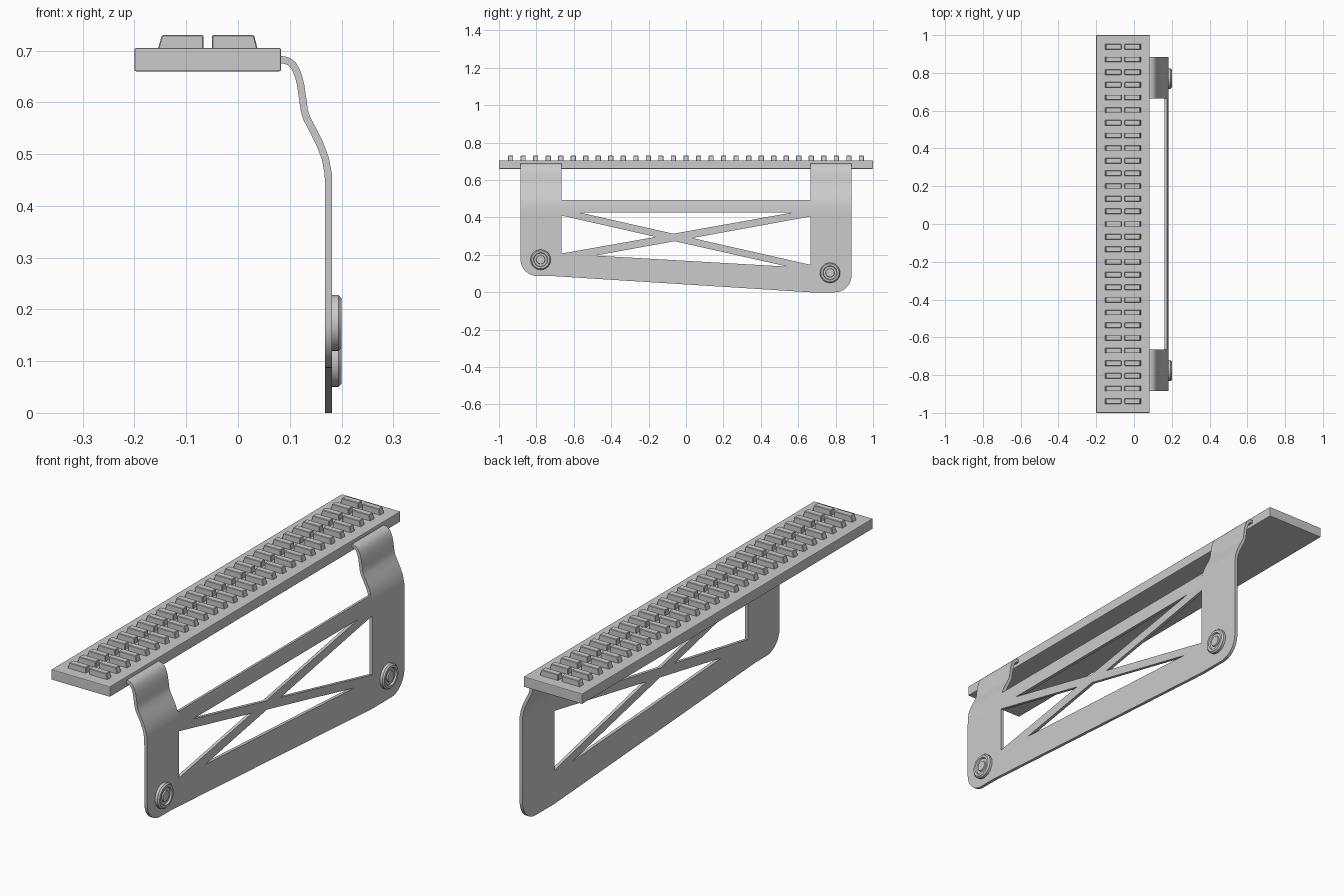
import bpy, bmesh, math
from mathutils import Vector

if "Cube" in bpy.data.objects:
    bpy.data.objects.remove(bpy.data.objects["Cube"])


def new_object(name, bm, smooth=False):
    bmesh.ops.recalc_face_normals(bm, faces=bm.faces)
    me = bpy.data.meshes.new(name)
    bm.to_mesh(me)
    bm.free()
    ob = bpy.data.objects.new(name, me)
    bpy.context.collection.objects.link(ob)
    if smooth:
        smooth_object(ob)
    return ob


def smooth_object(ob):
    bpy.ops.object.select_all(action='DESELECT')
    ob.select_set(True)
    bpy.context.view_layer.objects.active = ob
    bpy.ops.object.shade_smooth_by_angle(angle=math.radians(30))


def add_prism(bm, profile, y0, y1):
    """Extrude an x-z profile from y0 to y1."""
    a = [bm.verts.new((x, y0, z)) for x, z in profile]
    b = [bm.verts.new((x, y1, z)) for x, z in profile]
    n = len(a)
    bm.faces.new(a)
    bm.faces.new(b[::-1])
    for i in range(n):
        bm.faces.new((a[i], b[i], b[(i + 1) % n], a[(i + 1) % n]))


def add_bevel(ob, width, segments=1):
    m = ob.modifiers.new("bevel", 'BEVEL')
    m.width, m.segments = width, segments


# Step board
bm = bmesh.new()
add_prism(bm, [(-0.2, 0.66), (0.083, 0.66), (0.083, 0.705), (-0.2, 0.705)], -1, 1)
add_bevel(new_object("step_board", bm), 0.003, 2)

# Two columns of grip blocks with sloping outer ends
bm = bmesh.new()
left = [(-0.155, 0.703), (-0.067, 0.703), (-0.067, 0.73), (-0.147, 0.73)]
right = [(-0.05, 0.703), (0.038, 0.703), (0.031, 0.73), (-0.05, 0.73)]
for i in range(29):
    y = (i - 14) * 0.067
    for profile in (left, right):
        add_prism(bm, profile, y - 0.014, y + 0.014)
add_bevel(new_object("grip_blocks", bm), 0.002)

# Bent straps and top rail share one sheet path (centre line in x-z)
HALF = 0.007
path = [Vector(p) for p in [
    (0.175, 0.428), (0.1745, 0.461), (0.169, 0.491), (0.158, 0.52), (0.145, 0.546),
    (0.133, 0.569), (0.128, 0.585), (0.126, 0.6), (0.121, 0.634), (0.117, 0.65),
    (0.112, 0.663), (0.106, 0.673), (0.098, 0.679), (0.089, 0.682), (0.075, 0.683)]]


def sheet_profile(pts):
    outer, inner = [], []
    for i, p in enumerate(pts):
        t = (pts[min(i + 1, len(pts) - 1)] - pts[max(i - 1, 0)]).normalized()
        if i == 0:
            t = Vector((0, 1))
        n = Vector((t.y, -t.x)) * HALF
        outer.append(p + n)
        inner.append(p - n)
    return outer + inner[::-1]


for side, name in ((-1, "front_strap"), (1, "rear_strap")):
    bm = bmesh.new()
    add_prism(bm, sheet_profile(path), side * 0.665, side * 0.885)
    new_object(name, bm, True)
bm = bmesh.new()
add_prism(bm, sheet_profile(path[:3]), -0.665, 0.665)
new_object("top_rail", bm, True)


# Flat side plate with four triangular openings leaving crossed braces
def arc(cy, cz, r, a0, a1, n=10):
    return [(cy + r * math.cos(math.radians(a0 + (a1 - a0) * i / n)),
             cz + r * math.sin(math.radians(a0 + (a1 - a0) * i / n))) for i in range(n + 1)]


outline = ([(-0.885, 0.428)] + arc(-0.795, 0.177, 0.09, 180, 270) + [(-0.72, 0.087), (0.665, 0.0)]
           + arc(0.795, 0.09, 0.09, 270, 360) + [(0.885, 0.428)])
holes = [
    [(-0.567, 0.426), (0.567, 0.426), (-0.068, 0.313)],
    [(-0.665, 0.41), (-0.665, 0.207), (-0.162, 0.296)],
    [(-0.487, 0.196), (-0.061, 0.273), (0.545, 0.137)],
    [(0.665, 0.405), (0.665, 0.147), (0.033, 0.290)],
]
curve = bpy.data.curves.new("side_plate", 'CURVE')
curve.dimensions = '2D'
curve.fill_mode = 'BOTH'
curve.extrude = HALF
for loop in [outline] + holes:
    s = curve.splines.new('POLY')
    s.points.add(len(loop) - 1)
    for pt, (y, z) in zip(s.points, loop):
        pt.co = (y, z, 0, 1)
    s.use_cyclic_u = True
plate = bpy.data.objects.new("side_plate", curve)
plate.rotation_euler = (math.pi / 2, 0, math.pi / 2)
plate.location.x = 0.175
bpy.context.collection.objects.link(plate)
bpy.ops.object.select_all(action='DESELECT')
plate.select_set(True)
bpy.context.view_layer.objects.active = plate
bpy.ops.object.convert(target='MESH')
smooth_object(bpy.context.view_layer.objects.active)


# Turned bolt heads on the outer face
def bolt(name, y, z):
    bm = bmesh.new()
    profile = [(0.054, -0.002), (0.054, 0.012), (0.048, 0.018), (0.038, 0.018),
               (0.035, 0.011), (0.024, 0.011), (0.022, 0.016), (0.0, 0.016)]
    verts = [bm.verts.new((0.182 + h, r, 0)) for r, h in profile]
    edges = [bm.edges.new(e) for e in zip(verts, verts[1:])]
    bmesh.ops.spin(bm, geom=verts + edges, cent=(0, 0, 0), axis=(1, 0, 0),
                   angle=math.tau, steps=32)
    bmesh.ops.remove_doubles(bm, verts=bm.verts, dist=0.0001)
    new_object(name, bm, True).location = (0, y, z)


bolt("front_bolt", -0.777, 0.174)
bolt("rear_bolt", 0.77, 0.104)
